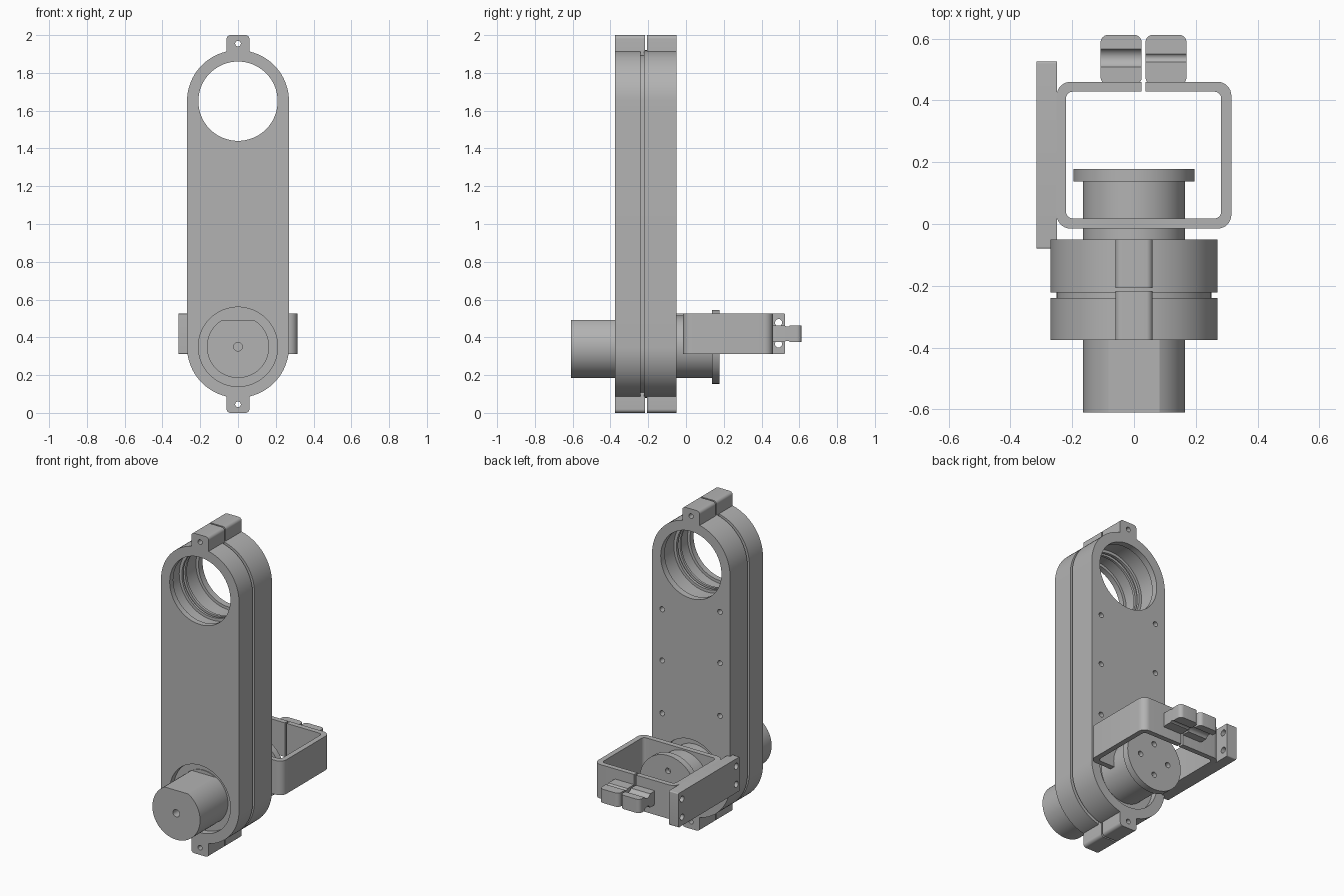
import bpy, bmesh, math

if "Cube" in bpy.data.objects:
    bpy.data.objects.remove(bpy.data.objects["Cube"], do_unlink=True)

grey = bpy.data.materials.new("plain grey")
grey.use_nodes = True
tone = (0.45, 0.45, 0.45, 1)
grey.diffuse_color = tone
grey.node_tree.nodes["Principled BSDF"].inputs["Base Color"].default_value = tone

TOP, LOW = 1.65, 0.35          # heights of the two bores
BORE, SHAFT = 0.21, 0.165


def rounded(u0, u1, v0, v1, r, steps=8):
    """Rounded rectangle outline."""
    pts = []
    corners = [(u1 - r, v1 - r), (u0 + r, v1 - r), (u0 + r, v0 + r), (u1 - r, v0 + r)]
    for k, (cu, cv) in enumerate(corners):
        for i in range(steps + 1):
            a = math.pi / 2 * (k + i / steps)
            pts.append((cu + r * math.cos(a), cv + r * math.sin(a)))
    return pts


def circle(cu, cv, r, n=64):
    return [(cu + r * math.cos(2 * math.pi * i / n), cv + r * math.sin(2 * math.pi * i / n))
            for i in range(n)]


def prism(name, outline, axis, a, b):
    """Extrude an outline along an axis from a to b."""
    place = {"x": lambda u, v, t: (t, u, v),
             "y": lambda u, v, t: (u, t, v),
             "z": lambda u, v, t: (u, v, t)}[axis]
    bm = bmesh.new()
    ends = [[bm.verts.new(place(u, v, t)) for u, v in outline] for t in (a, b)]
    for loop in ends:
        bm.faces.new(loop)
    n = len(outline)
    for i in range(n):
        j = (i + 1) % n
        bm.faces.new((ends[0][i], ends[0][j], ends[1][j], ends[1][i]))
    bmesh.ops.recalc_face_normals(bm, faces=bm.faces)
    mesh = bpy.data.meshes.new(name)
    bm.to_mesh(mesh)
    bm.free()
    mesh.materials.append(grey)
    obj = bpy.data.objects.new(name, mesh)
    bpy.context.collection.objects.link(obj)
    return obj


def combine(obj, others, operation="DIFFERENCE"):
    """Apply booleans and remove the helper solids."""
    for other in others:
        mod = obj.modifiers.new("boolean", "BOOLEAN")
        mod.operation, mod.solver, mod.object = operation, "EXACT", other
        bpy.context.view_layer.objects.active = obj
        bpy.ops.object.modifier_apply(modifier=mod.name)
        bpy.data.objects.remove(other, do_unlink=True)
    return obj


def drill(u, v, r, axis, a, b, n=24):
    return prism("cutter", circle(u, v, r, n), axis, a, b)


# Two clamshell halves of the arm, with end tabs and bearing seats
def arm_half(name, y0, y1, tab0, tab1, seat0, seat1):
    half = prism(name, rounded(-0.27, 0.27, 0.08, 1.92, 0.2699, 20), "y", y0, y1)
    tabs = [prism("tab", rounded(-0.06, 0.06, z0, z1, 0.02), "y", tab0, tab1)
            for z0, z1 in ((0, 0.12), (1.88, 2))]
    combine(half, tabs, "UNION")
    cuts = [drill(0, z, BORE, "y", -0.5, 0.1, 64) for z in (TOP, LOW)]
    cuts.append(drill(0, TOP, 0.228, "y", seat0, seat1, 64))
    cuts += [drill(0, z, 0.015, "y", -0.5, 0.1) for z in (0.045, 1.955)]
    return combine(half, cuts)


arm_half("front_arm_half", -0.375, -0.24, -0.375, -0.217, -0.34, -0.255)
back = arm_half("back_arm_half", -0.222, -0.05, -0.207, -0.05, -0.205, -0.09)
combine(back, [drill(side * 0.2, z + (0.09 if side < 0 else 0), 0.016, "y", -0.15, 0.0)
               for side in (-1, 1) for z in (0.67, 1.0, 1.32)])

# Recessed joint lip between the halves
core = prism("joint_lip", rounded(-0.25, 0.25, 0.1, 1.9, 0.2499, 20), "y", -0.25, -0.212)
combine(core, [drill(0, z, 0.225, "y", -0.5, 0, 64) for z in (TOP, LOW)])

# Bearing, drive shaft and output flange in the lower bore
prism("lower_bearing", circle(0, LOW, 0.212), "y", -0.335, -0.09)
shaft = prism("front_shaft", circle(0, LOW, SHAFT), "y", -0.61, -0.3)
flat = prism("cutter", rounded(-0.3, 0.3, LOW + 0.143, 0.8, 0.01), "y", -0.7, -0.34)
combine(shaft, [flat, drill(0, LOW, 0.023, "y", -0.7, -0.5)])
prism("rear_shaft", circle(0, LOW, SHAFT), "y", -0.12, 0.15)
flange = prism("output_flange", circle(0, LOW, 0.196), "y", 0.137, 0.178)
combine(flange, [drill(du, LOW + dv, 0.017, "y", 0.145, 0.3)
                 for du, dv in ((0.1, 0), (-0.1, 0), (0, 0.1), (0, -0.1))])

# Rectangular clamp frame with a slit in its rear wall
Z0, Z1 = 0.312, 0.525
frame = prism("clamp_frame", rounded(-0.25, 0.315, -0.015, 0.46, 0.045), "z", Z0, Z1)
combine(frame, [prism("cutter", rounded(-0.22, 0.282, 0.018, 0.428, 0.022), "z", 0, 1),
                prism("cutter", rounded(0.025, 0.037, 0.4, 0.7, 0.001), "z", 0, 1)])

# Side mounting plate with a pair of screw holes at each end
plate = prism("side_plate", rounded(-0.08, 0.525, Z0, Z1, 0.006), "x", -0.316, -0.249)
combine(plate, [drill(y, z, 0.019, "x", -0.5, 0)
                for y in (-0.045, 0.49) for z in (0.365, 0.478)])

# Clamp lugs with bolt grooves above and below
for name, x0, x1, groove in (("right_clamp_lug", -0.108, 0.025, 0.032),
                             ("left_clamp_lug", 0.037, 0.17, 0.016)):
    lug = prism(name, rounded(x0, x1, 0.45, 0.612, 0.025), "z", 0.376, 0.462)
    combine(lug, [drill(0.537, z, groove, "x", x0 - 0.1, x1 + 0.1, 32)
                  for z in (0.37 - groove / 4, 0.468 + groove / 4)])

# Smooth round walls, keep edges crisp
for obj in bpy.context.collection.objects:
    if obj.type == "MESH":
        bpy.ops.object.select_all(action="DESELECT")
        obj.select_set(True)
        bpy.context.view_layer.objects.active = obj
        bpy.ops.object.shade_smooth_by_angle(angle=math.radians(30))
